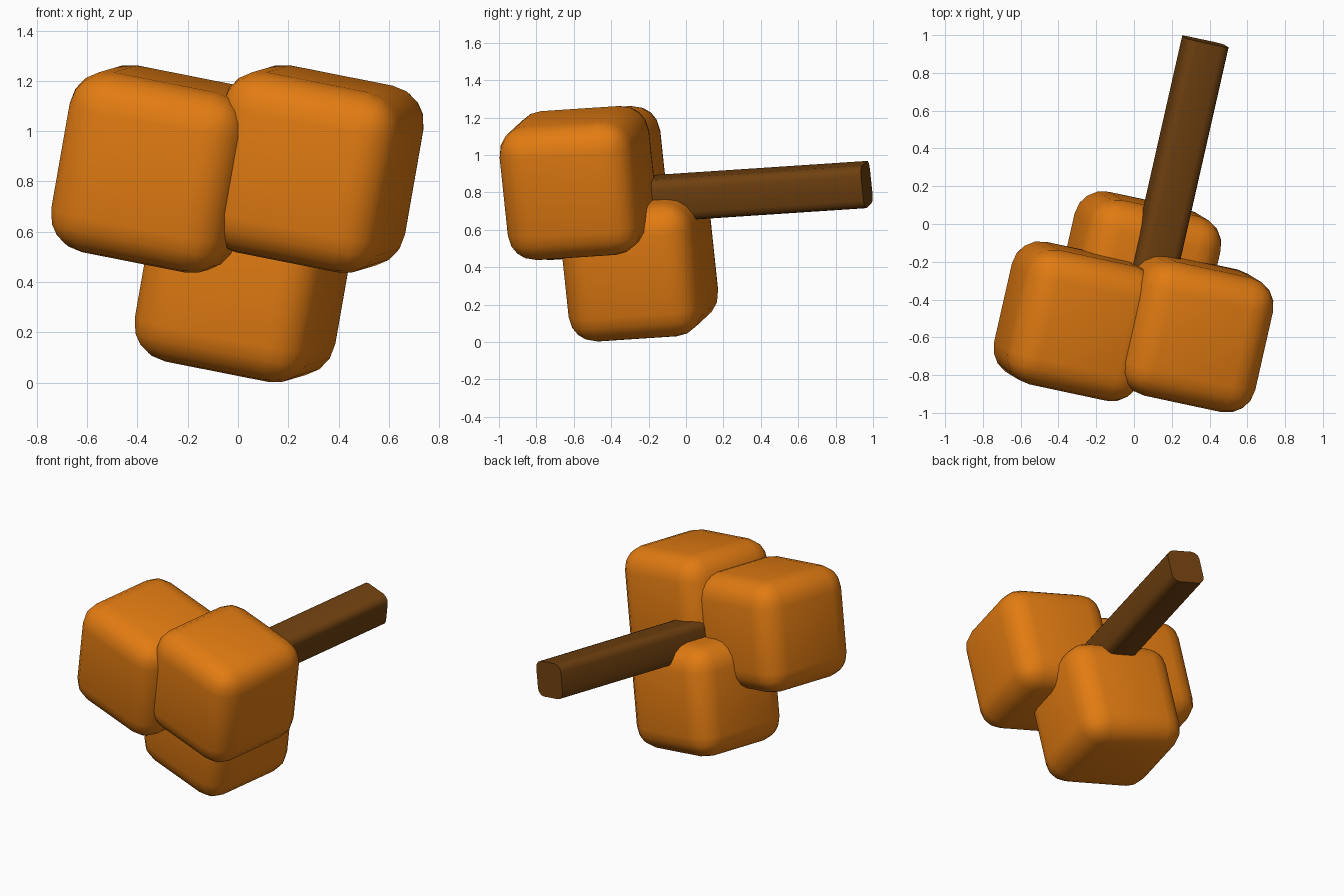
import bpy, bmesh
from mathutils import Matrix, Vector

if "Cube" in bpy.data.objects:
    bpy.data.objects.remove(bpy.data.objects["Cube"])

# Shared tilt of every part: local axes of the whole model
AX = Vector((0.96, -0.205, -0.19)).normalized()
AY = Vector((0.212, 0.975, 0.066))
AY = (AY - AX * AY.dot(AX)).normalized()
AZ = AX.cross(AY)
TILT = Matrix((AX, AY, AZ)).transposed().to_4x4()


def material(name, rgb):
    m = bpy.data.materials.new(name)
    m.diffuse_color = (*rgb, 1)
    m.use_nodes = True
    m.node_tree.nodes["Principled BSDF"].inputs["Base Color"].default_value = m.diffuse_color
    return m


ORANGE = material("orange", (0.76, 0.2, 0.006))
BROWN = material("dark brown", (0.16, 0.052, 0.005))


def rounded_box(name, centre, size, radius, segments, mat, along_y_only=False):
    bm = bmesh.new()
    bmesh.ops.create_cube(bm, size=1)
    bmesh.ops.scale(bm, vec=size, verts=bm.verts)
    edges = [e for e in bm.edges if not along_y_only
             or abs(e.verts[0].co.y - e.verts[1].co.y) > 0.1]
    bmesh.ops.bevel(bm, geom=edges, offset=radius, segments=segments,
                    profile=0.5, affect='EDGES')
    bmesh.ops.transform(bm, matrix=Matrix.Translation(centre) @ TILT, verts=bm.verts)
    me = bpy.data.meshes.new(name)
    bm.to_mesh(me)
    bm.free()
    me.materials.append(mat)
    ob = bpy.data.objects.new(name, me)
    bpy.context.collection.objects.link(ob)
    bpy.ops.object.select_all(action='DESELECT')
    ob.select_set(True)
    bpy.context.view_layer.objects.active = ob
    bpy.ops.object.shade_smooth_by_angle(angle=0.7)
    return ob


# Three soft cubes
for name, centre in (("lower_cube", (0.025, -0.25, 0.415)),
                     ("upper_left_cube", (-0.307, -0.515, 0.85)),
                     ("upper_right_cube", (0.302, -0.575, 0.85))):
    rounded_box(name, centre, (0.73, 0.73, 0.73), 0.153, 4, ORANGE)

# Stick running back from between the cubes
LENGTH = 1.35
end = Vector((0.378, 0.966, 0.842))
rounded_box("stick", end - AY * LENGTH / 2, (0.232, LENGTH, 0.232), 0.05, 3, BROWN, True)
